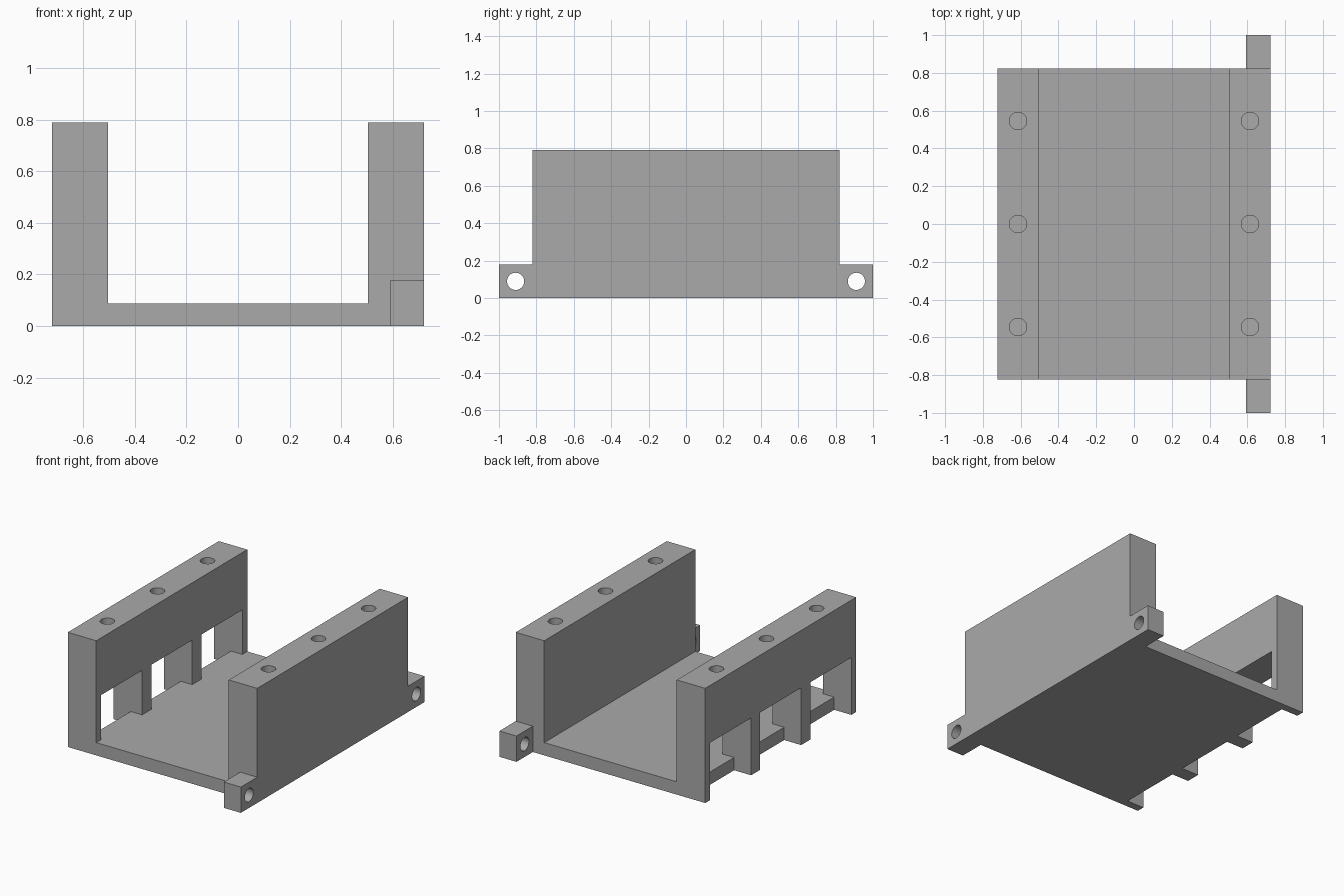
import bpy, bmesh, math
from mathutils import Matrix

if "Cube" in bpy.data.objects:
    bpy.data.objects.remove(bpy.data.objects["Cube"], do_unlink=True)

W, L, H = 0.722, 0.822, 0.79        # half width, half length, wall height
INNER, FLOOR = 0.505, 0.088         # inner wall face, floor thickness
LUG_X, LUG_H = 0.592, 0.178         # inner face and height of the end lugs
HOLE_R, PITCH = 0.046, 0.545        # bore radius and spacing along the walls

grey = bpy.data.materials.new("grey plastic")
grey.use_nodes = True
grey.diffuse_color = (0.4, 0.4, 0.4, 1)
grey.node_tree.nodes["Principled BSDF"].inputs["Base Color"].default_value = (0.4, 0.4, 0.4, 1)


def make_object(name, bm):
    bmesh.ops.recalc_face_normals(bm, faces=bm.faces)
    mesh = bpy.data.meshes.new(name)
    bm.to_mesh(mesh)
    bm.free()
    mesh.materials.append(grey)
    obj = bpy.data.objects.new(name, mesh)
    bpy.context.collection.objects.link(obj)
    return obj


def box(name, x, y, z):
    bm = bmesh.new()
    size = Matrix.Diagonal((x[1] - x[0], y[1] - y[0], z[1] - z[0], 1))
    centre = Matrix.Translation((sum(x) / 2, sum(y) / 2, sum(z) / 2))
    bmesh.ops.create_cube(bm, size=1, matrix=centre @ size)
    return make_object(name, bm)


def cylinder(name, centre, depth, turn=0):
    bm = bmesh.new()
    place = Matrix.Translation(centre) @ Matrix.Rotation(turn, 4, 'Y')
    bmesh.ops.create_cone(bm, cap_ends=True, segments=40, radius1=HOLE_R,
                          radius2=HOLE_R, depth=depth, matrix=place)
    return make_object(name, bm)


# U-shaped channel, extruded from its end profile
half = [(W, 0), (W, H), (INNER, H), (INNER, FLOOR)]
profile = half + [(-x, z) for x, z in reversed(half)]
bm = bmesh.new()
face = bm.faces.new([bm.verts.new((x, -L, z)) for x, z in profile])
ext = bmesh.ops.extrude_face_region(bm, geom=[face])
bmesh.ops.translate(bm, vec=(0, 2 * L, 0),
                    verts=[v for v in ext["geom"] if isinstance(v, bmesh.types.BMVert)])
channel = make_object("channel_bracket", bm)

# Base rail that sticks out as a lug at each end
tools = [(box("lug_rail", (LUG_X, W), (-1, 1), (0, LUG_H)), 'UNION')]

# Windows and floor notches in one wall, blind bores in both wall tops
for i in (-1, 0, 1):
    y = i * PITCH
    span = (y - 0.223, y + 0.223)
    tools.append((box("window_cutter", (-W - 0.1, -INNER + 0.1), span, (FLOOR, 0.395)), 'DIFFERENCE'))
    tools.append((box("notch_cutter", (-W - 0.1, -LUG_X), span, (-0.1, 0.3)), 'DIFFERENCE'))
    for side in (-1, 1):
        tools.append((cylinder("bore_cutter", (side * 0.614, y, H), 0.6), 'DIFFERENCE'))

# Cross holes through the lugs
for side in (-1, 1):
    hole = cylinder("lug_hole_cutter", (0.66, side * 0.911, 0.089), 0.4, math.pi / 2)
    tools.append((hole, 'DIFFERENCE'))

for tool, operation in tools:
    mod = channel.modifiers.new(tool.name, 'BOOLEAN')
    mod.operation = operation
    mod.solver = 'EXACT'
    mod.object = tool
    tool.hide_render = True

# Bake the cuts, then drop the cutters
bpy.context.view_layer.update()
baked = bpy.data.meshes.new_from_object(
    channel.evaluated_get(bpy.context.evaluated_depsgraph_get()))
channel.modifiers.clear()
channel.data = baked
for tool, operation in tools:
    bpy.data.objects.remove(tool, do_unlink=True)

# Merge leftover coplanar faces
bm = bmesh.new()
bm.from_mesh(baked)
bmesh.ops.remove_doubles(bm, verts=bm.verts, dist=0.0001)
bmesh.ops.dissolve_limit(bm, angle_limit=0.01, verts=bm.verts, edges=bm.edges)
bm.to_mesh(baked)
bm.free()
baked.materials.clear()
baked.materials.append(grey)

# Smooth bores, sharp corners
bpy.context.view_layer.objects.active = channel
channel.select_set(True)
bpy.ops.object.shade_smooth_by_angle(angle=math.radians(30))
